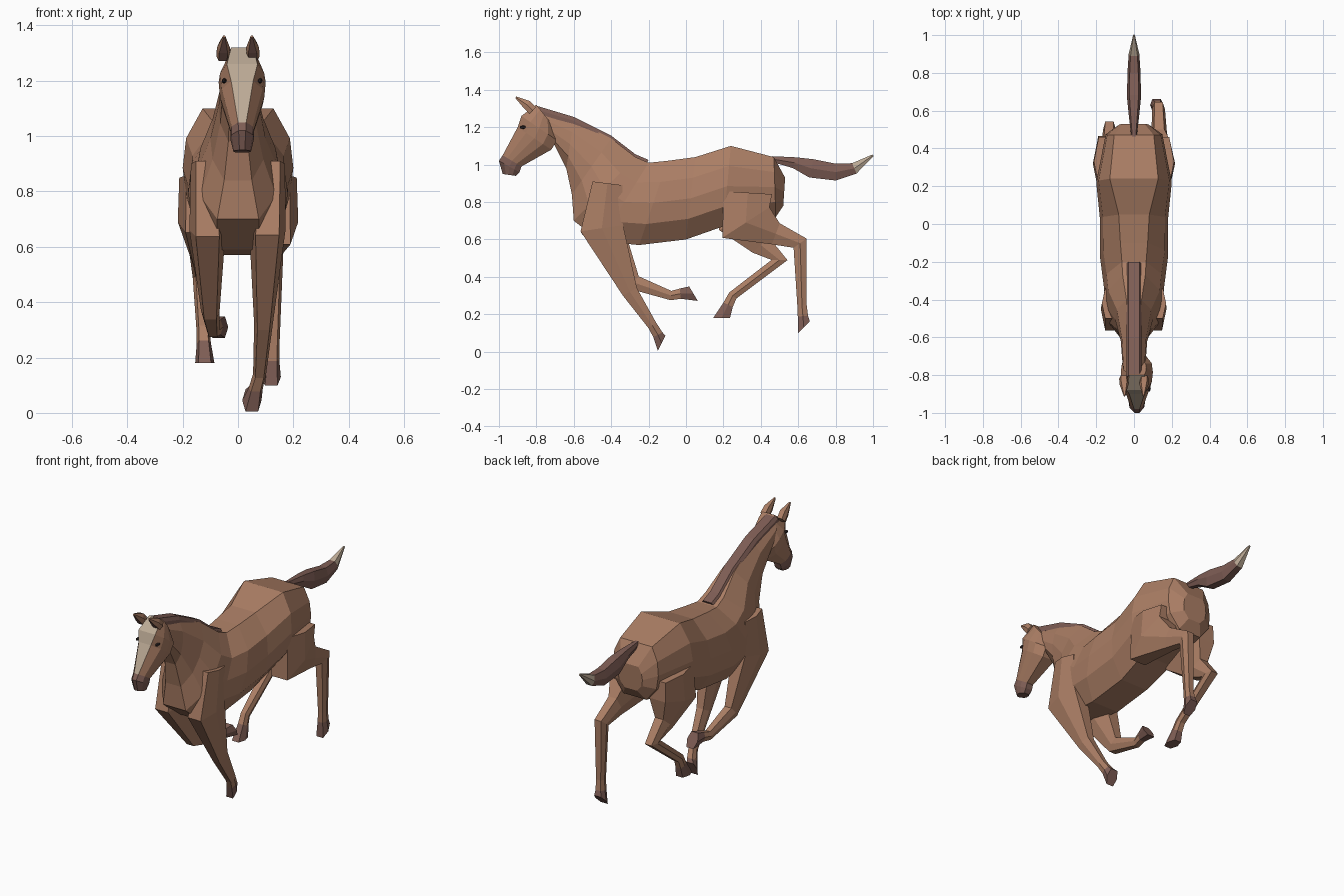
import bpy
import bmesh
from math import pi, sin, sqrt
from mathutils import Vector

default_cube = bpy.data.objects.get("Cube")
if default_cube:
    bpy.data.objects.remove(default_cube, do_unlink=True)


def make_material(name, red, green, blue):
    material = bpy.data.materials.new(name)
    colour = (red, green, blue, 1)
    material.diffuse_color = colour
    material.use_nodes = True
    for node in material.node_tree.nodes:
        if node.type == 'BSDF_PRINCIPLED':
            node.inputs["Base Color"].default_value = colour
    return material


coat = make_material("chestnut coat", .41, .21, .13)
dark_hair = make_material("dark brown hair and hoof", .21, .11, .09)
cream = make_material("cream marking", .5, .4, .3)
black = make_material("dark eye", .03, .02, .02)


def finish(name, bm, materials):
    mesh = bpy.data.meshes.new(name)
    bmesh.ops.recalc_face_normals(bm, faces=bm.faces[:])
    bm.to_mesh(mesh)
    bm.free()
    for material in materials:
        mesh.materials.append(material)
    obj = bpy.data.objects.new(name, mesh)
    bpy.context.collection.objects.link(obj)


def loft(name, sections, rows, materials, rule=lambda span, edge: 0):
    """Skin flat-sided oval rings, each spanning from a to b in the side plane.

    A section is (a, b, x, half width, flatness at a, flatness at b).
    The rule picks the material of each face from its span and ring edge;
    the last edge is the strip along a.
    """
    bm = bmesh.new()
    rings = []
    for a, b, x, half, flat_a, flat_b in sections:
        right, left = [], []
        for row in range(rows):
            across = row / (rows - 1)
            y, z = a.lerp(b, across)
            flat = flat_a + (flat_b - flat_a) * across
            width = half * (flat + (1 - flat) * sqrt(abs(sin(pi * across))))
            right.append(bm.verts.new((x + width, y, z)))
            left.append(bm.verts.new((x - width, y, z)))
        rings.append(right + left[::-1])
    for span, (ring, following) in enumerate(zip(rings, rings[1:])):
        for edge in range(len(ring)):
            face = bm.faces.new((ring[edge - 1], ring[edge], following[edge], following[edge - 1]))
            face.material_index = rule(span, (edge - 1) % len(ring))
    bm.faces.new(rings[0])
    bm.faces.new(rings[-1]).material_index = rule(len(rings) - 2, 0)
    finish(name, bm, materials)


def limb(name, path, depths, x_start, x_end, materials, rule, end=None):
    """Loft rings square to a path in the side plane; end overrides the last direction."""
    path = [Vector(point) for point in path]
    steps = [(q - p).normalized() for p, q in zip(path, path[1:])]
    last = Vector(end).normalized() if end else steps[-1]
    headings = [steps[0]] + [(s + t).normalized() for s, t in zip(steps, steps[1:])] + [last]
    sections = []
    for i, (point, heading, depth) in enumerate(zip(path, headings, depths)):
        reach = Vector((heading.y, -heading.x)) * depth / 2
        x = x_start + (x_end - x_start) * i / (len(path) - 1)
        half = min(.015, depth / 4) + depth * .22
        sections.append((point + reach, point - reach, x, half, .65, .65))
    loft(name, sections, 3, materials, rule)


# Trunk with neck: back line (y, z), then throat, chest and belly line, then half width
trunk = [
    (-.8, 1.3, -.7, 1.1, .06),
    (-.6, 1.24, -.64, .98, .07),
    (-.4, 1.14, -.61, .84, .1),
    (-.27, 1.04, -.6, .7, .15),
    (-.2, 1.01, -.46, .59, .16),
    (-.1, 1.02, -.25, .57, .18),
    (.05, 1.04, 0, .6, .18),
    (.24, 1.1, .2, .67, .2),
    (.47, 1.04, .48, .72, .15),
    (.53, .93, .52, .78, .08),
]
# The back broadens steadily from the withers to the croup
loft("body_and_neck", [
    (Vector((ay, az)), Vector((by, bz)), 0, half, min(.7, .4 + max(0, ay)), .5)
    for ay, az, by, bz, half in trunk
], 5, [coat])

# Mane follows the crest of the neck down to the withers
crest = [Vector(section[:2]) for section in trunk[:5]]
loft("mane", [
    (point + Vector((0, .015)), point - Vector((.02, .02)), 0, .04, .7, 1) for point in crest
], 3, [dark_hair])

# Head: face line, jaw line, half width; the blaze narrows towards the muzzle
head = [
    (-.8, 1.32, -.72, 1.22, .05),
    (-.88, 1.26, -.69, 1.13, .085),
    (-.9, 1.2, -.72, 1.08, .08),
    (-.98, 1.05, -.88, .99, .042),
    (-1, 1.02, -.89, .96, .043),
    (-.98, .95, -.91, .94, .032),
]
muzzle = 3


def head_colour(span, edge):
    if span >= muzzle:
        return 1
    return 2 if edge == 9 else 0


loft("head", [
    (Vector((ay, az)), Vector((by, bz)), .015, half, max(.3, .8 - i * .15), .5)
    for i, (ay, az, by, bz, half) in enumerate(head)
], 5, [coat, dark_hair, cream], head_colour)

# Ears with dark hollows facing forward, and eyes as small flattened beads
for name, sign in (("left", 1), ("right", -1)):
    limb(name + "_ear", [(-.82, 1.29), (-.85, 1.32), (-.91, 1.36)], (.05, .05, .01),
         sign * .055, sign * .05, [coat, dark_hair], lambda span, edge: int(edge == 2))
    bm = bmesh.new()
    bmesh.ops.create_icosphere(bm, subdivisions=1, radius=.01)
    bmesh.ops.scale(bm, vec=(1, 2, 1), verts=bm.verts[:])
    bmesh.ops.translate(bm, vec=(.015 + sign * .065, -.87, 1.2), verts=bm.verts[:])
    finish(name + "_eye", bm, [black])

# Legs: shared upper joints, then each leg's own joints, x range and sole direction
shoulder = [(-.42, .9), (-.45, .66)]
haunch = [(.33, .85), (.32, .69)]
shoulder_depths = (.16, .23)
haunch_depths = (.26, .3, .12)
lower_depths = (.085, .05, .055, .09)


def leg(name, path, upper_depths, x_start, x_end, sole):
    hoof = len(path) - 2
    limb(name, path, upper_depths + lower_depths, x_start, x_end, [coat, dark_hair],
         lambda span, edge: int(span == hoof), sole)


leg("left_foreleg", shoulder + [(-.3, .32), (-.18, .14), (-.15, .09), (-.13, .045)],
    shoulder_depths, .12, .05, (1, -.5))
leg("right_foreleg", shoulder + [(-.28, .37), (-.08, .3), (-.03, .31), (.04, .31)],
    shoulder_depths, -.12, -.07, (1, .6))
leg("left_hindleg", haunch + [(.48, .63), (.61, .58), (.62, .25), (.625, .19), (.63, .13)],
    haunch_depths, .14, .12, (1, -1))
leg("right_hindleg", haunch + [(.4, .57), (.5, .49), (.25, .3), (.225, .25), (.19, .18)],
    haunch_depths, -.14, -.12, (0, -1))

# Tail streaming back, with a pale tip
limb("tail", [(.46, 1.03), (.58, 1.01), (.67, .98), (.8, .96), (.9, .98), (1, 1.05)],
     (.03, .06, .1, .09, .06, .01), 0, 0, [dark_hair, cream], lambda span, edge: int(span == 4))
